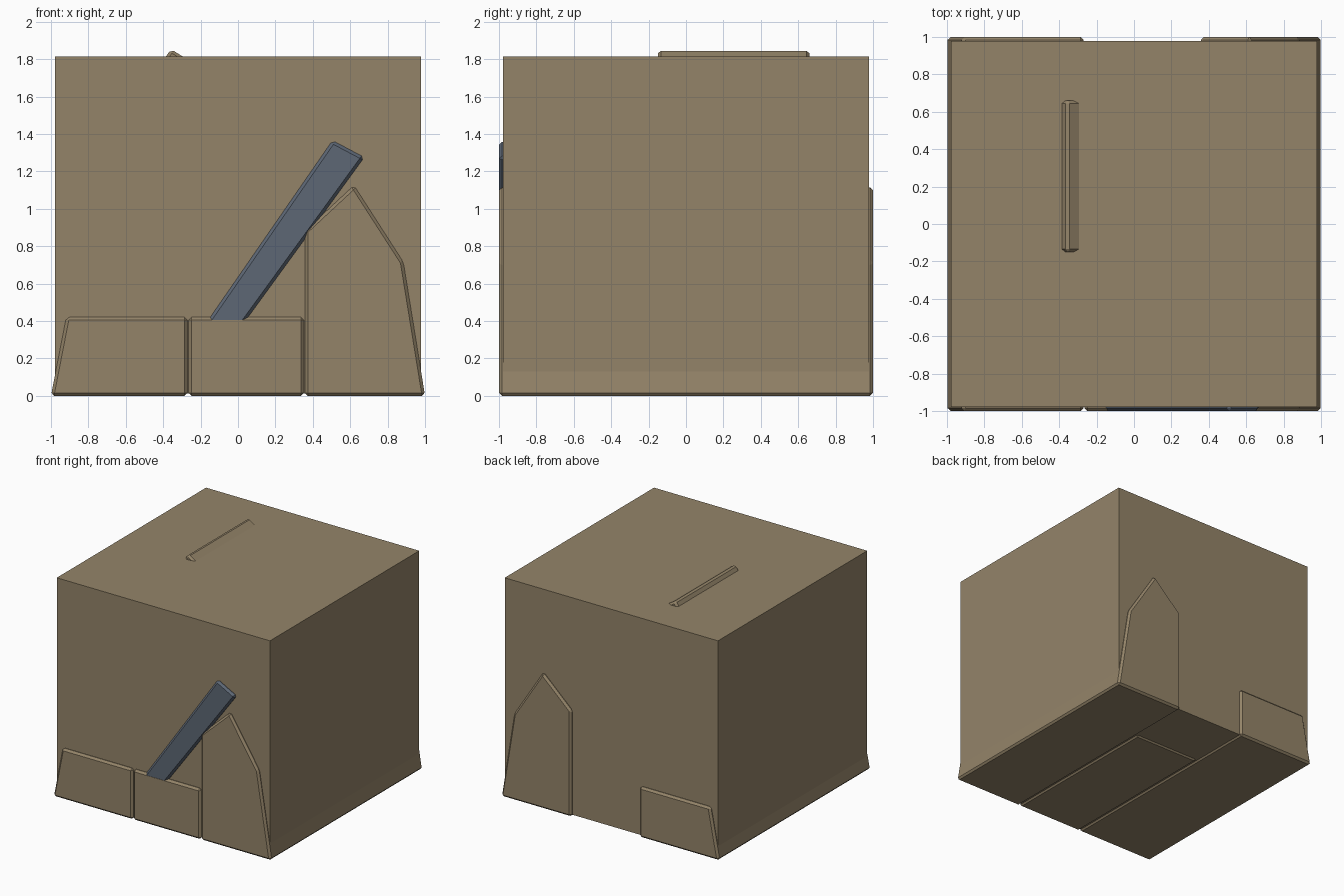
import bpy, bmesh

if "Cube" in bpy.data.objects:
    bpy.data.objects.remove(bpy.data.objects["Cube"])


def material(name, rgb):
    m = bpy.data.materials.new(name)
    m.diffuse_color = (*rgb, 1.0)
    m.use_nodes = True
    m.node_tree.nodes["Principled BSDF"].inputs["Base Color"].default_value = m.diffuse_color
    return m


stone = material("tan_stone", (0.296, 0.231, 0.141))
slate = material("blue_slate", (0.109, 0.136, 0.178))


def block(name, profile, y0, y1, mat, bevel=0.016):
    """Extrude an x/z profile along y and chamfer every edge."""
    bm = bmesh.new()
    face = bm.faces.new([bm.verts.new((x, y0, z)) for x, z in profile])
    ext = bmesh.ops.extrude_face_region(bm, geom=[face])
    verts = [g for g in ext["geom"] if isinstance(g, bmesh.types.BMVert)]
    bmesh.ops.translate(bm, verts=verts, vec=(0, y1 - y0, 0))
    if bevel:
        bmesh.ops.bevel(bm, geom=bm.edges[:], offset=bevel, segments=1,
                        affect='EDGES', clamp_overlap=True)
    bmesh.ops.recalc_face_normals(bm, faces=bm.faces[:])
    mesh = bpy.data.meshes.new(name)
    bm.to_mesh(mesh)
    bm.free()
    mesh.materials.append(mat)
    ob = bpy.data.objects.new(name, mesh)
    bpy.context.collection.objects.link(ob)
    return ob


# Main cube
block("main_cube", [(-0.979, 0.012), (0.979, 0.012), (0.979, 1.813), (-0.979, 1.813)],
      -0.979, 0.979, stone, bevel=0)

# Foundation blocks that stand just proud of the cube
block("left_block", [(-1, 0), (-0.27, 0), (-0.27, 0.42), (-0.918, 0.42)], -1, 1, stone)
block("middle_block", [(-0.265, 0), (0.352, 0), (0.352, 0.42), (-0.265, 0.42)], -1, 0.46, stone)
block("peaked_block", [(0.357, 0), (1, 0), (0.884, 0.715), (0.62, 1.125), (0.357, 0.88)],
      -1, 1, stone)

# Leaning blue slab, its foot hidden behind the middle block
block("leaning_slab", [(-0.19, 0.36), (0.01, 0.36), (0.675, 1.275), (0.505, 1.365)],
      -0.999, 0.46, slate)

# Leaning stone slab whose upper corner breaks through the top
block("top_slab", [(-0.88, 1.10), (-0.72, 1.00), (-0.198, 1.753), (-0.358, 1.853)],
      -0.15, 0.66, stone)
